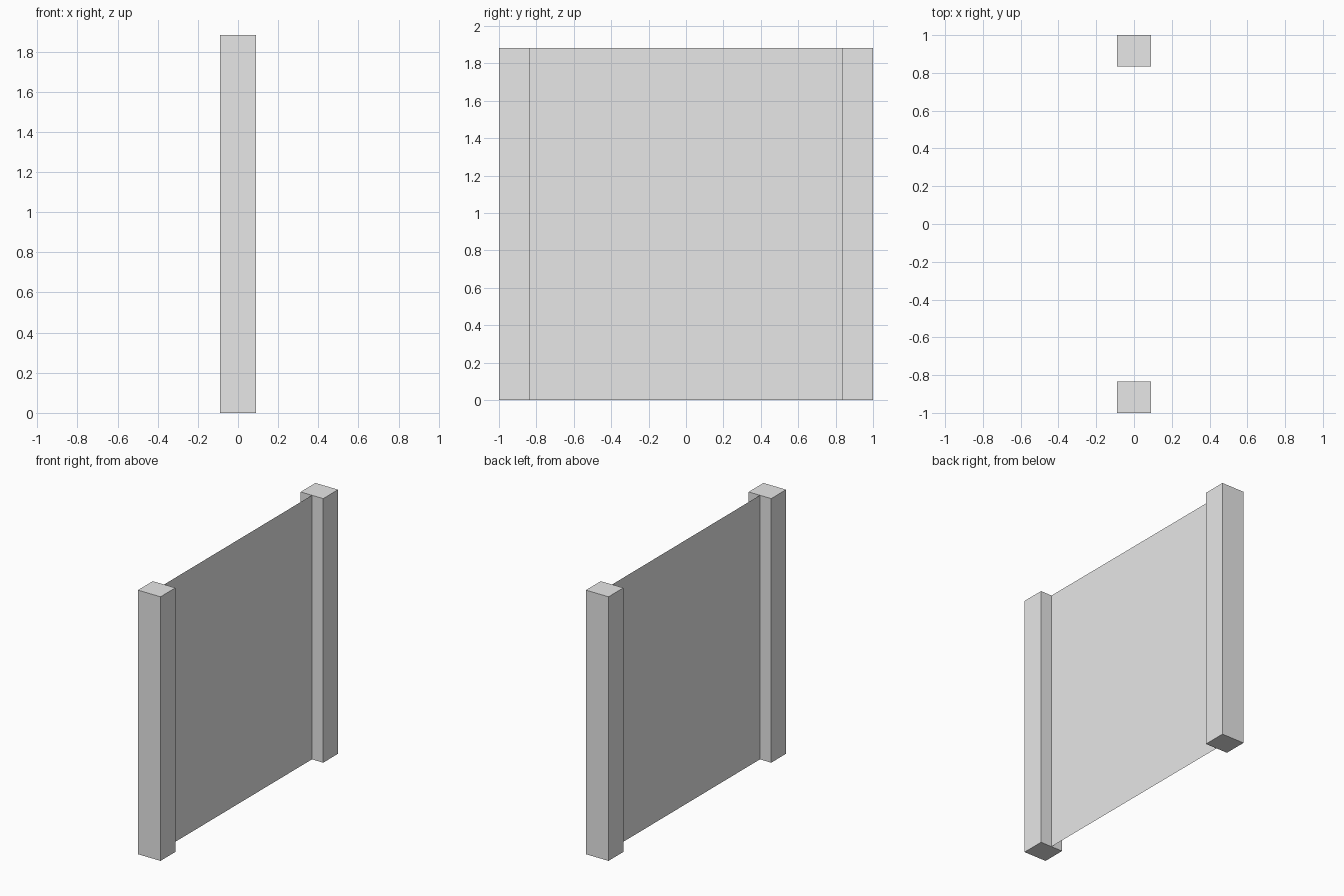
import bpy
import bmesh
from mathutils import Matrix

cube = bpy.data.objects.get("Cube")
if cube:
    bpy.data.objects.remove(cube, do_unlink=True)

HEIGHT = 1.883
POST_WIDTH = 0.178
POST_DEPTH = 0.167
INNER = 1 - POST_DEPTH

grey = bpy.data.materials.new("light grey")
grey.use_nodes = True
colour = (0.8, 0.8, 0.8, 1)
grey.diffuse_color = colour
grey.node_tree.nodes["Principled BSDF"].inputs["Base Color"].default_value = colour


def add_object(name, bm):
    mesh = bpy.data.meshes.new(name)
    bm.to_mesh(mesh)
    bm.free()
    mesh.materials.append(grey)
    obj = bpy.data.objects.new(name, mesh)
    bpy.context.collection.objects.link(obj)
    return obj


# Square posts at both ends
for name, side in (("front_post", -1), ("back_post", 1)):
    bm = bmesh.new()
    place = Matrix.Translation((0, side * (1 - POST_DEPTH / 2), HEIGHT / 2))
    size = Matrix.Diagonal((POST_WIDTH, POST_DEPTH, HEIGHT, 1))
    bmesh.ops.create_cube(bm, size=1, matrix=place @ size)
    add_object(name, bm)

# Flat sheet stretched between the posts
bm = bmesh.new()
corners = [(0, -INNER, 0), (0, INNER, 0), (0, INNER, HEIGHT), (0, -INNER, HEIGHT)]
bm.faces.new([bm.verts.new(c) for c in corners])
add_object("panel", bm)
